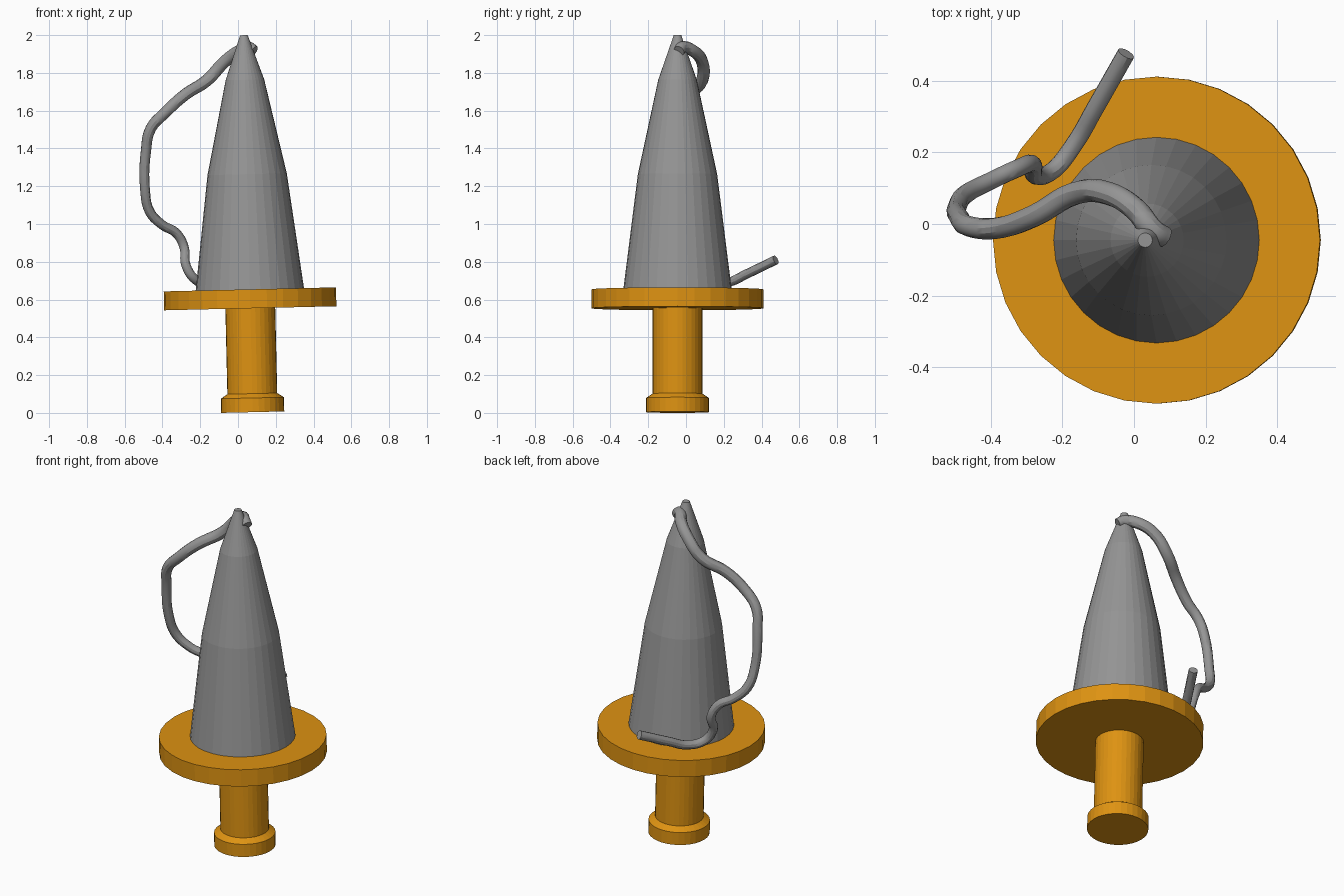
import bpy, bmesh, math

if "Cube" in bpy.data.objects:
    bpy.data.objects.remove(bpy.data.objects["Cube"])

SIDES = 32
TILT = -0.0235           # the whole body leans slightly to the left
BASE = (0.078, -0.045, 0.004)


def material(name, rgb):
    m = bpy.data.materials.new(name)
    m.diffuse_color = (*rgb, 1.0)
    m.use_nodes = True
    m.node_tree.nodes["Principled BSDF"].inputs["Base Color"].default_value = m.diffuse_color
    return m


orange = material("orange", (0.73, 0.29, 0.006))
grey = material("grey", (0.30, 0.30, 0.30))


def lathe(name, profile, mat):
    """Closed solid of revolution from (radius, height) points."""
    bm = bmesh.new()
    rings = []
    for r, z in profile:
        rings.append([bm.verts.new((r * math.cos(2 * math.pi * i / SIDES),
                                    r * math.sin(2 * math.pi * i / SIDES), z))
                      for i in range(SIDES)])
    for a, b in zip(rings, rings[1:]):
        for i in range(SIDES):
            j = (i + 1) % SIDES
            bm.faces.new((a[i], a[j], b[j], b[i]))
    bm.faces.new(rings[0][::-1])
    bm.faces.new(rings[-1])
    me = bpy.data.meshes.new(name)
    bm.to_mesh(me)
    bm.free()
    me.materials.append(mat)
    ob = bpy.data.objects.new(name, me)
    ob.location = BASE
    ob.rotation_euler = (0, TILT, 0)
    bpy.context.collection.objects.link(ob)
    return ob


# Handle with end knob and round guard plate
lathe("handle", [(0.167, 0.0), (0.167, 0.075), (0.132, 0.098), (0.132, 0.56)], orange)
lathe("guard_disc", [(0.456, 0.55), (0.456, 0.65)], orange)

# Tapered body
lathe("cone_body", [(0.288, 0.64), (0.21, 1.26), (0.102, 1.76), (0.02, 1.996)], grey)

# Loose cord: x, y, z, thickness factor
path = [
    (0.085, -0.037, 1.915, 1.2),
    (0.055, -0.02, 1.935, 1.3),
    (0.005, 0.04, 1.915, 1.3),
    (-0.07, 0.085, 1.86, 1.3),
    (-0.165, 0.085, 1.76, 1.3),
    (-0.28, 0.022, 1.685, 1.25),
    (-0.385, -0.012, 1.59, 1.2),
    (-0.462, -0.006, 1.505, 1.15),
    (-0.487, 0.018, 1.39, 1.1),
    (-0.492, 0.05, 1.18, 1.05),
    (-0.467, 0.085, 1.065, 1.05),
    (-0.40, 0.12, 0.995, 1.0),
    (-0.325, 0.155, 0.95, 1.0),
    (-0.285, 0.168, 0.875, 1.0),
    (-0.275, 0.135, 0.78, 1.0),
    (-0.225, 0.15, 0.705, 1.0),
    (-0.165, 0.225, 0.693, 1.0),
    (-0.11, 0.32, 0.735, 1.0),
    (-0.022, 0.475, 0.81, 1.0),
]
cu = bpy.data.curves.new("cord", "CURVE")
cu.dimensions = "3D"
cu.bevel_depth = 0.025
cu.bevel_resolution = 4
cu.resolution_u = 5
cu.use_fill_caps = True
sp = cu.splines.new("BEZIER")
sp.bezier_points.add(len(path) - 1)
for p, (x, y, z, r) in zip(sp.bezier_points, path):
    p.co = (x, y, z)
    p.radius = r
    p.handle_left_type = p.handle_right_type = "AUTO"
cu.materials.append(grey)
cord = bpy.data.objects.new("cord", cu)
bpy.context.collection.objects.link(cord)
bpy.context.view_layer.objects.active = cord
cord.select_set(True)
bpy.ops.object.convert(target="MESH")
bpy.ops.object.shade_smooth_by_angle()
